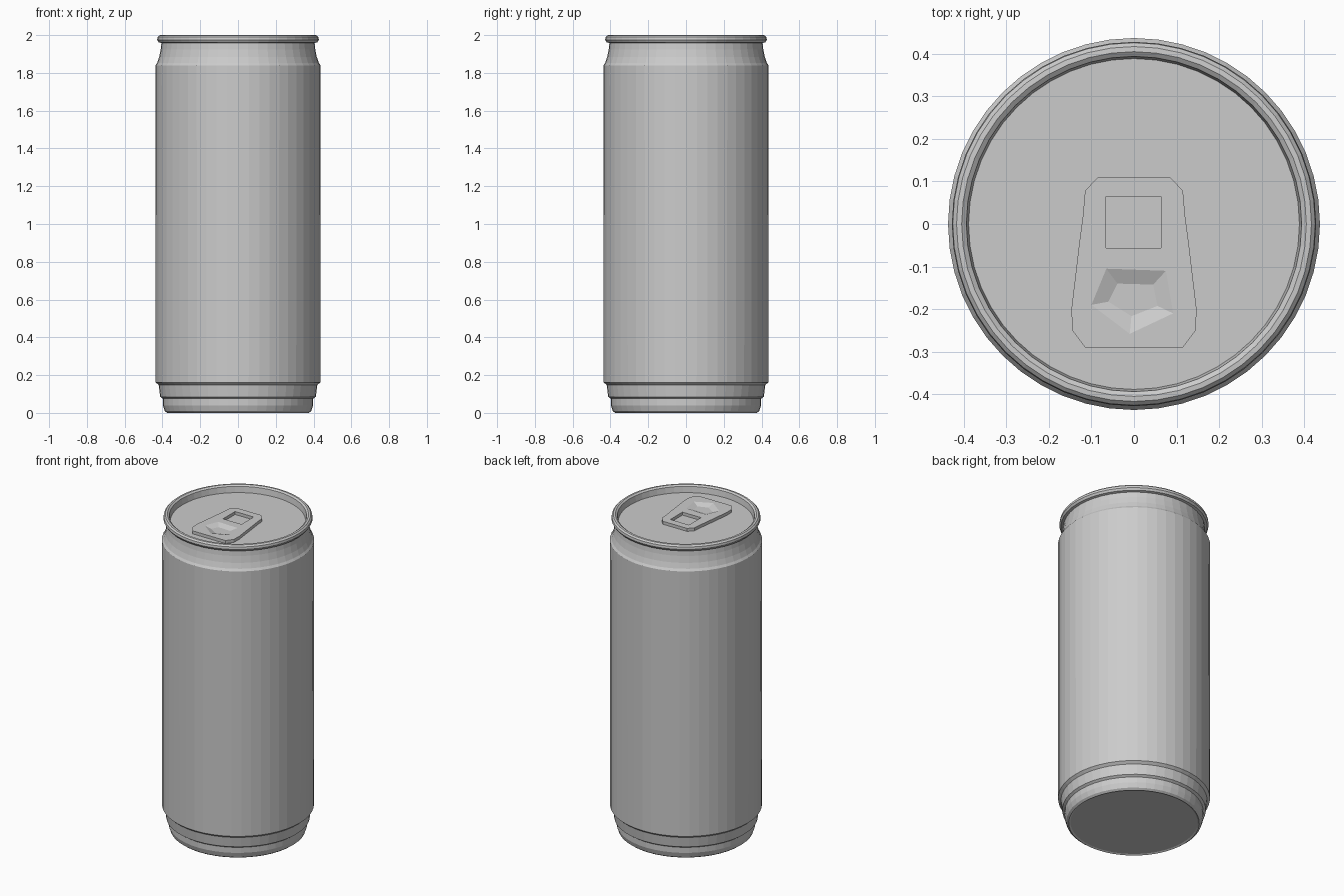
import bpy, bmesh, math

if "Cube" in bpy.data.objects:
    bpy.data.objects.remove(bpy.data.objects["Cube"])

SEG = 48
LID_Z = 1.955
TAB_Z = 1.974


def finish(bm, name):
    me = bpy.data.meshes.new(name)
    bm.to_mesh(me)
    bm.free()
    ob = bpy.data.objects.new(name, me)
    bpy.context.collection.objects.link(ob)
    return ob


def lathe(name, profile, seg=SEG, closed=False):
    """Revolve an (r, z) profile around z."""
    bm = bmesh.new()
    vs = [bm.verts.new((r, 0, z)) for r, z in profile]
    edges = [bm.edges.new(p) for p in zip(vs, vs[1:])]
    if closed:
        edges.append(bm.edges.new((vs[-1], vs[0])))
    bmesh.ops.spin(bm, geom=vs + edges, axis=(0, 0, 1), cent=(0, 0, 0),
                   angle=2 * math.pi, steps=seg, use_duplicate=False)
    bmesh.ops.remove_doubles(bm, verts=bm.verts, dist=1e-4)
    bmesh.ops.recalc_face_normals(bm, faces=bm.faces)
    return finish(bm, name)


# Can wall: flat base, stepped foot, straight side, necked shoulder
lathe("can_body", [
    (0, 0.005), (0.365, 0.005), (0.375, 0.0), (0.388, 0.01), (0.398, 0.04), (0.398, 0.075),
    (0.412, 0.085), (0.42, 0.148), (0.436, 0.162),
    (0.437, 1.84), (0.428, 1.853), (0.417, 1.885), (0.409, 1.925), (0.405, 1.965)])

# Rolled rim
lathe("rim", [
    (0.405, 1.958), (0.42, 1.962), (0.428, 1.975), (0.426, 1.99), (0.417, 1.999),
    (0.405, 2.0), (0.394, 1.992), (0.388, LID_Z - 0.005)], closed=True)

# Recessed lid
lathe("lid", [(0, LID_Z), (0.392, LID_Z)])

# Pull tab: outline with a finger hole and a pressed dimple
bm = bmesh.new()


def loop(points, z):
    vs = [bm.verts.new((x, y, z)) for x, y in points]
    return vs, [bm.edges.new((vs[i - 1], vs[i])) for i in range(len(vs))]


half = [(0.085, 0.11), (0.115, 0.078), (0.12, 0.02), (0.128, -0.04),
        (0.147, -0.2), (0.145, -0.25), (0.115, -0.29)]
outline = half + [(-x, y) for x, y in reversed(half)]
hole = [(-0.066, -0.056), (0.064, -0.056), (0.064, 0.065), (-0.066, 0.065)]
dimple = [(-0.065, -0.105), (0.075, -0.11), (0.092, -0.21), (-0.01, -0.258), (-0.1, -0.19)]

_, outer_e = loop(outline, TAB_Z)
_, hole_e = loop(hole, TAB_Z)
dimple_v, dimple_e = loop(dimple, TAB_Z)
bmesh.ops.triangle_fill(bm, edges=outer_e + hole_e + dimple_e, use_beauty=True,
                        normal=(0, 0, 1))

# Dimple floor
cx, cy = 0.0, -0.175
floor_v, _ = loop([(cx + (x - cx) * 0.6, cy + (y - cy) * 0.5) for x, y in dimple], TAB_Z - 0.014)
bm.faces.new(floor_v)
for i in range(len(dimple)):
    bm.faces.new((dimple_v[i - 1], dimple_v[i], floor_v[i], floor_v[i - 1]))

# Tab side walls
ext = bmesh.ops.extrude_edge_only(bm, edges=outer_e + hole_e)["geom"]
for v in ext:
    if isinstance(v, bmesh.types.BMVert):
        v.co.z = LID_Z - 0.002
bmesh.ops.recalc_face_normals(bm, faces=bm.faces)
if sum(f.normal.z * f.calc_area() for f in bm.faces) < 0:
    bmesh.ops.reverse_faces(bm, faces=bm.faces)
finish(bm, "pull_tab")
